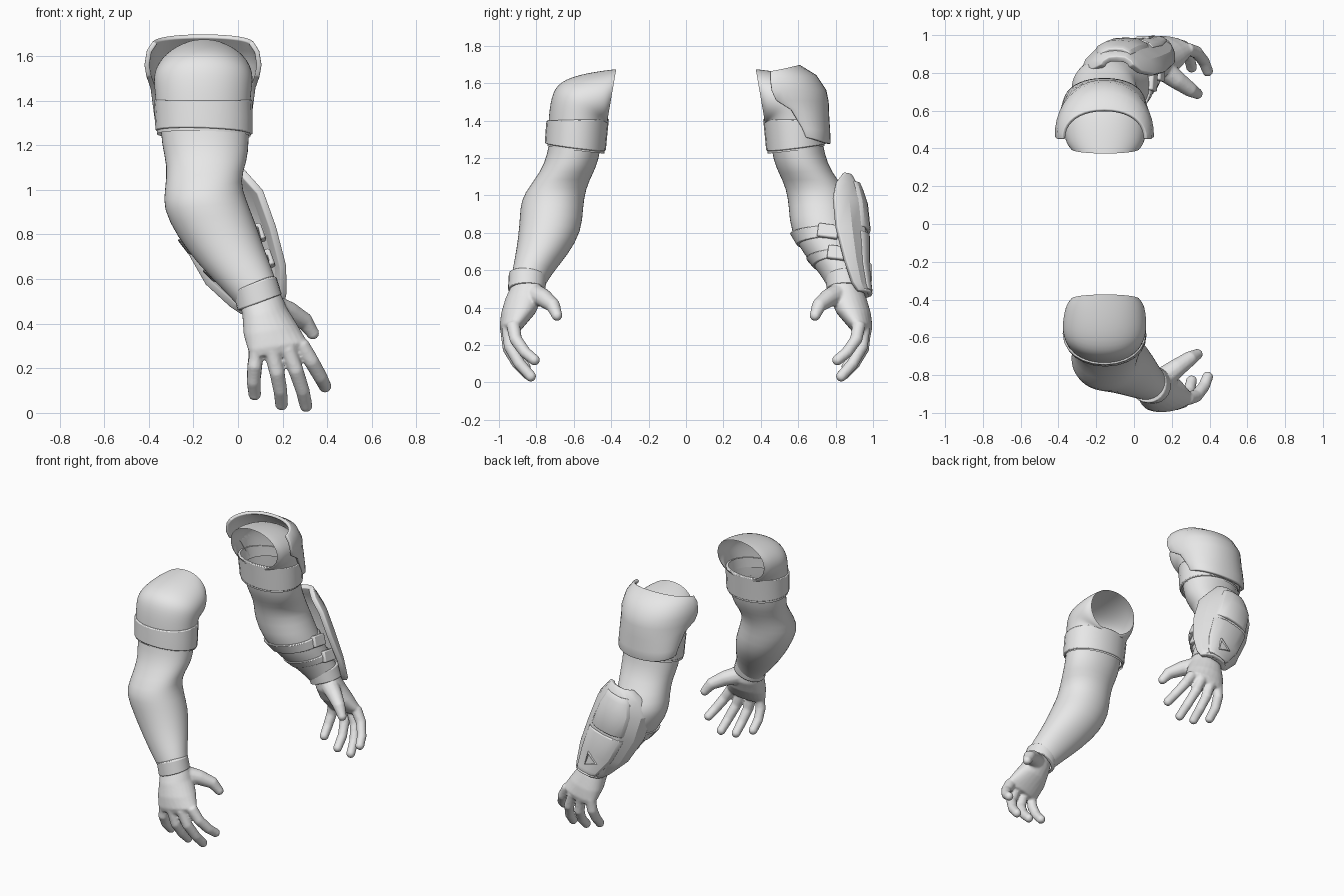
import bpy, bmesh, math
from mathutils import Vector

cube = bpy.data.objects.get("Cube")
if cube:
    bpy.data.objects.remove(cube)

grey = bpy.data.materials.new("plain_grey")
grey.use_nodes = True
COLOUR = (0.8, 0.8, 0.8, 1)
grey.diffuse_color = COLOUR
grey.node_tree.nodes["Principled BSDF"].inputs["Base Color"].default_value = COLOUR


def finish(name, bm, angle=180):
    """Turn a bmesh into a shaded object."""
    bmesh.ops.recalc_face_normals(bm, faces=bm.faces)
    mesh = bpy.data.meshes.new(name)
    bm.to_mesh(mesh)
    bm.free()
    obj = bpy.data.objects.new(name, mesh)
    bpy.context.collection.objects.link(obj)
    mesh.materials.append(grey)
    bpy.ops.object.select_all(action="DESELECT")
    obj.select_set(True)
    bpy.context.view_layer.objects.active = obj
    bpy.ops.object.shade_smooth_by_angle(angle=math.radians(angle))
    return obj


def modify(obj, kind, **settings):
    mod = obj.modifiers.new(kind.title(), kind)
    for key, value in settings.items():
        setattr(mod, key, value)


def loft(bm, rows, closed=True, cap=False):
    """Skin a list of point rows."""
    rings = [[bm.verts.new(p) for p in row] for row in rows]
    n = len(rings[0])
    for a, b in zip(rings, rings[1:]):
        for i in range(n if closed else n - 1):
            j = (i + 1) % n
            bm.faces.new((a[i], a[j], b[j], b[i]))
    if cap:
        bm.faces.new(rings[0])
        bm.faces.new(rings[-1])


def section(ring, side, skew=0, n=24, power=0.96):
    """Rounded section from left x,z, right x,z, inner y, outer y, tilt."""
    xl, zl, xr, zr, yi, yo, tilt = ring
    mid = Vector(((xl + xr) / 2, (yi + yo) / 2, (zl + zr) / 2))
    across = Vector(((xr - xl) / 2, skew, (zr - zl) / 2))
    deep = Vector((0, (yo - yi) / 2, tilt))
    pts = []
    for i in range(n):
        c, s = math.cos(math.tau * i / n), math.sin(math.tau * i / n)
        p = (mid + across * math.copysign(abs(c) ** power, c)
             + deep * math.copysign(abs(s) ** power, s))
        pts.append((p.x, p.y * side, p.z))
    return pts


def grow(r, d):
    return (r[0] - d, r[1], r[2] + d, r[3], r[4] - d, r[5] + d, r[6])


def at(rings, t):
    """Section at a fractional place along a limb."""
    i = min(int(t), len(rings) - 2)
    return tuple(a + (b - a) * (t - i) for a, b in zip(rings[i], rings[i + 1]))


def band(name, rings, side, thick):
    profile = [grow(rings[0], -0.01)] + [grow(r, thick) for r in rings] + [grow(rings[-1], -0.01)]
    bm = bmesh.new()
    loft(bm, [section(r, side) for r in profile])
    modify(finish(name, bm, 50), "BEVEL", width=0.006, segments=2)


ARM = [
    (-.35, 1.32, .05, 1.32, .45, .725, .02), (-.345, 1.20, .05, 1.21, .465, .74, .02),
    (-.318, 1.11, .043, 1.13, .50, .775, .01), (-.328, 1.0, .008, 1.04, .535, .872, -.015),
    (-.34, .92, .04, .95, .55, .888, 0), (-.275, .79, .08, .85, .555, .892, .01),
    (-.175, .66, .12, .73, .63, .908, .01), (-.065, .55, .155, .64, .72, .928, .01),
    (.01, .47, .185, .55, .765, .938, .01)]
SLEEVE = [
    (-.365, 1.25, .058, 1.24, .435, .743, .02), (-.37, 1.375, .056, 1.375, .42, .738, .015),
    (-.375, 1.45, .062, 1.45, .42, .724, .08), (-.38, 1.495, .068, 1.495, .42, .68, .115),
    (-.375, 1.515, .066, 1.515, .42, .56, .135), (-.36, 1.527, .055, 1.527, .42, .43, .143),
    (-.335, 1.533, .03, 1.533, .422, .373, .143)]
SLEEVE_BAND = [
    (-.362, 1.265, .058, 1.25, .437, .747, .02), (-.365, 1.33, .058, 1.32, .43, .743, .015),
    (-.37, 1.405, .056, 1.405, .42, .738, -.005)]
CUFF = [(-.01, .54, .16, .61, .755, .935, .01), (.01, .46, .185, .53, .765, .94, 0)]
PALM = [
    (.01, .49, .18, .56, .775, .93, 0), (.02, .43, .22, .47, .77, .965, 0),
    (.025, .35, .27, .39, .805, .988, 0), (.045, .28, .31, .32, .865, .995, 0),
    (.07, .25, .285, .28, .895, .985, 0)]
FINGERS = [
    [(.085, .95, .29), (.075, .945, .21), (.07, .91, .14), (.075, .86, .085)],
    [(.15, .957, .28), (.175, .947, .18), (.19, .90, .10), (.195, .84, .04)],
    [(.22, .95, .29), (.26, .94, .19), (.29, .89, .10), (.305, .83, .033)],
    [(.28, .925, .31), (.33, .91, .23), (.37, .86, .16), (.39, .81, .12)]]
THUMB = [(.15, .82, .475), (.23, .76, .45), (.30, .71, .41), (.335, .69, .358)]


def finger(bm, path, side, base=0.037):
    """Tapered tube with a round tip."""
    pts = [Vector((x, y * side, z)) for x, y, z in path]
    rows = []
    for i, p in enumerate(pts):
        tangent = pts[min(i + 1, 3)] - pts[max(i - 1, 0)]
        turn = tangent.to_track_quat("Z", "Y")
        radius = base + (0.029 - base) * i / 3
        rows.append([p + turn @ Vector((math.cos(a), math.sin(a), 0)) * radius
                     for a in (math.tau * k / 12 for k in range(12))])
    loft(bm, rows, cap=True)
    tip = bmesh.ops.create_uvsphere(bm, u_segments=12, v_segments=8, radius=0.03)
    bmesh.ops.translate(bm, verts=tip["verts"], vec=pts[-1])


# Both arms share the limb, sleeve, cuff and hand
for label, side in (("front", -1), ("back", 1)):
    bm = bmesh.new()
    loft(bm, [section(r, side) for r in ARM])
    modify(finish(label + "_arm", bm), "SUBSURF", levels=1, render_levels=1)

    bm = bmesh.new()
    loft(bm, [section(r, side) for r in SLEEVE])
    modify(finish(label + "_sleeve", bm), "SUBSURF", levels=2, render_levels=2)

    band(label + "_sleeve_band", SLEEVE_BAND, side, 0.008)
    band(label + "_wrist_cuff", CUFF, side, 0.012)

    bm = bmesh.new()
    loft(bm, [section(r, side, skew=-0.015) for r in PALM], cap=True)
    for path in FINGERS:
        finger(bm, path, side)
    finger(bm, THUMB, side, 0.06)
    hand = finish(label + "_hand", bm)
    modify(hand, "REMESH", mode="VOXEL", voxel_size=0.008, use_smooth_shade=True)
    modify(hand, "SMOOTH", factor=0.5, iterations=4)

# Shoulder plate: side z, back z, front y, back y, half width
rows = []
for zs, zb, yf, yb, hw in [
        (1.31, 1.275, .64, .762, .205), (1.36, 1.34, .62, .76, .212), (1.46, 1.42, .56, .755, .225),
        (1.51, 1.50, .48, .752, .243), (1.56, 1.56, .458, .74, .252), (1.62, 1.635, .45, .69, .242),
        (1.66, 1.69, .45, .60, .215)]:
    row = []
    for i in range(21):
        c, s = math.cos(math.pi * i / 20), math.sin(math.pi * i / 20)
        row.append((-.157 + hw * math.copysign(abs(c) ** .92, c),
                    yf + (yb - yf) * s ** .92, zs + (zb - zs) * s))
    rows.append(row)
bm = bmesh.new()
loft(bm, rows, closed=False)
plate = finish("shoulder_plate", bm, 40)
modify(plate, "SOLIDIFY", thickness=0.022, offset=0)
modify(plate, "BEVEL", width=0.006, segments=2)

# Forearm guard: z, centre x, half width, edge y, crest y
GUARD = [
    (1.10, -.09, .075, .85, .885), (1.04, -.10, .13, .815, .92), (.95, -.085, .185, .80, .95),
    (.79, -.035, .192, .815, .967), (.62, .035, .168, .86, .967), (.51, .09, .115, .90, .977),
    (.47, .11, .085, .93, .983)]


def guard_panel(name, rings, width, lift, thick, arch=1):
    bm = bmesh.new()
    rows = []
    for z, cx, hw, ye, ym in rings:
        rows.append([(cx + hw * width * t, ym + lift - (ym - ye) * drop * arch,
                      z + .22 * hw * width * t)
                     for t, drop in ((-1, 1), (-.85, .5), (-.5, .08), (0, 0), (.5, .08), (.85, .5), (1, 1))])
    loft(bm, rows, closed=False)
    obj = finish(name, bm, 25)
    modify(obj, "SOLIDIFY", thickness=thick, offset=0)
    modify(obj, "BEVEL", width=0.007, segments=2)


guard_panel("guard_base", GUARD, 1, -.012, .035)
guard_panel("guard_upper_panel", [at(GUARD, t) for t in (.7, 1.2, 2, 2.9)], .62, .01, .026, .35)
guard_panel("guard_lower_panel", [at(GUARD, t) for t in (3.05, 4, 5, 5.6)], .66, .006, .022, .3)
guard_panel("guard_rim", [at(GUARD, t) for t in (5.65, 5.8, 6)], .95, .002, .026)

# Triangular trim on the lower panel
bpy.ops.mesh.primitive_torus_add(major_segments=3, minor_segments=4, major_radius=.052,
                                 minor_radius=.011, location=(.065, .983, .58),
                                 rotation=(math.pi / 2, math.radians(-90 + 14), 0))
trim = bpy.context.object
trim.name = "triangle_trim"
trim.data.materials.append(grey)

# Straps under the guard with buckles on the thumb side
for name, start, end in (("upper_strap", 5.1, 5.6), ("lower_strap", 6.2, 6.65)):
    first, last = at(ARM, start), at(ARM, end)
    band(name, [first, last], 1, .008)
    mid = at(ARM, (start + end) / 2)
    bm = bmesh.new()
    bmesh.ops.create_cube(bm, size=1)
    bmesh.ops.scale(bm, verts=bm.verts, vec=(.035, .11, .075))
    buckle = finish(name + "_buckle", bm, 30)
    buckle.location = (mid[2] + .004, (mid[4] + mid[5]) / 2 + .02, mid[3])
    buckle.rotation_euler = (math.radians(-8), math.radians(-20), 0)
    modify(buckle, "BEVEL", width=.008, segments=2)
